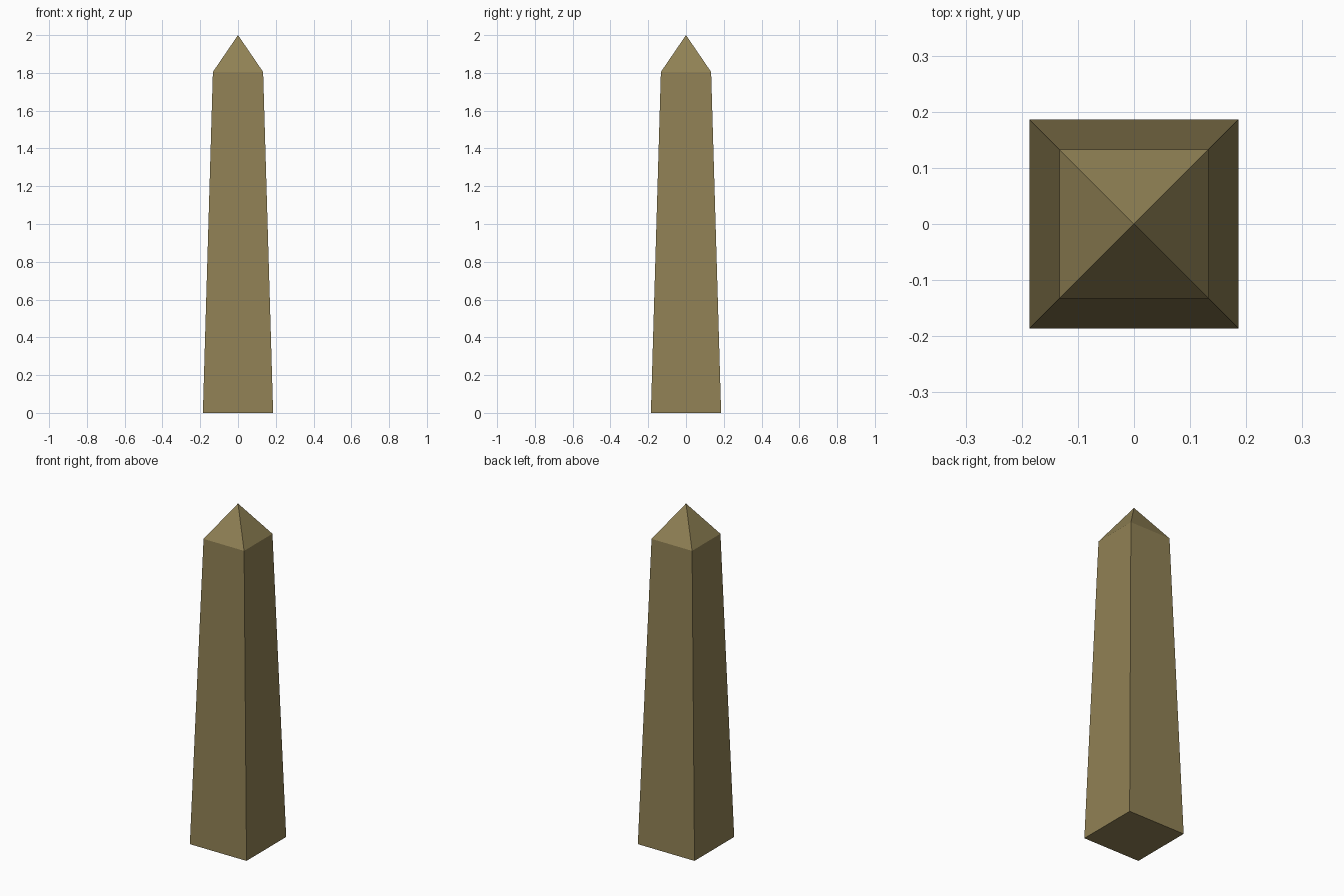
import bpy, bmesh

if "Cube" in bpy.data.objects:
    bpy.data.objects.remove(bpy.data.objects["Cube"])

BASE, SHOULDER, SHOULDER_Z, TOP_Z = 0.186, 0.133, 1.805, 2.0

bm = bmesh.new()


def square(half, z):
    return [bm.verts.new((x * half, y * half, z))
            for x, y in ((-1, -1), (1, -1), (1, 1), (-1, 1))]


# Tapered shaft with pyramid cap
bottom = square(BASE, 0)
shoulder = square(SHOULDER, SHOULDER_Z)
apex = bm.verts.new((0, 0, TOP_Z))
bm.faces.new(bottom[::-1])
for i in range(4):
    j = (i + 1) % 4
    bm.faces.new((bottom[i], bottom[j], shoulder[j], shoulder[i]))
    bm.faces.new((shoulder[i], shoulder[j], apex))

mesh = bpy.data.meshes.new("obelisk")
bm.to_mesh(mesh)
bm.free()
obelisk = bpy.data.objects.new("obelisk", mesh)
bpy.context.collection.objects.link(obelisk)

# Sandy brown stone
stone = bpy.data.materials.new("stone")
stone.diffuse_color = (0.28, 0.22, 0.09, 1)
stone.use_nodes = True
stone.node_tree.nodes["Principled BSDF"].inputs["Base Color"].default_value = stone.diffuse_color
mesh.materials.append(stone)
